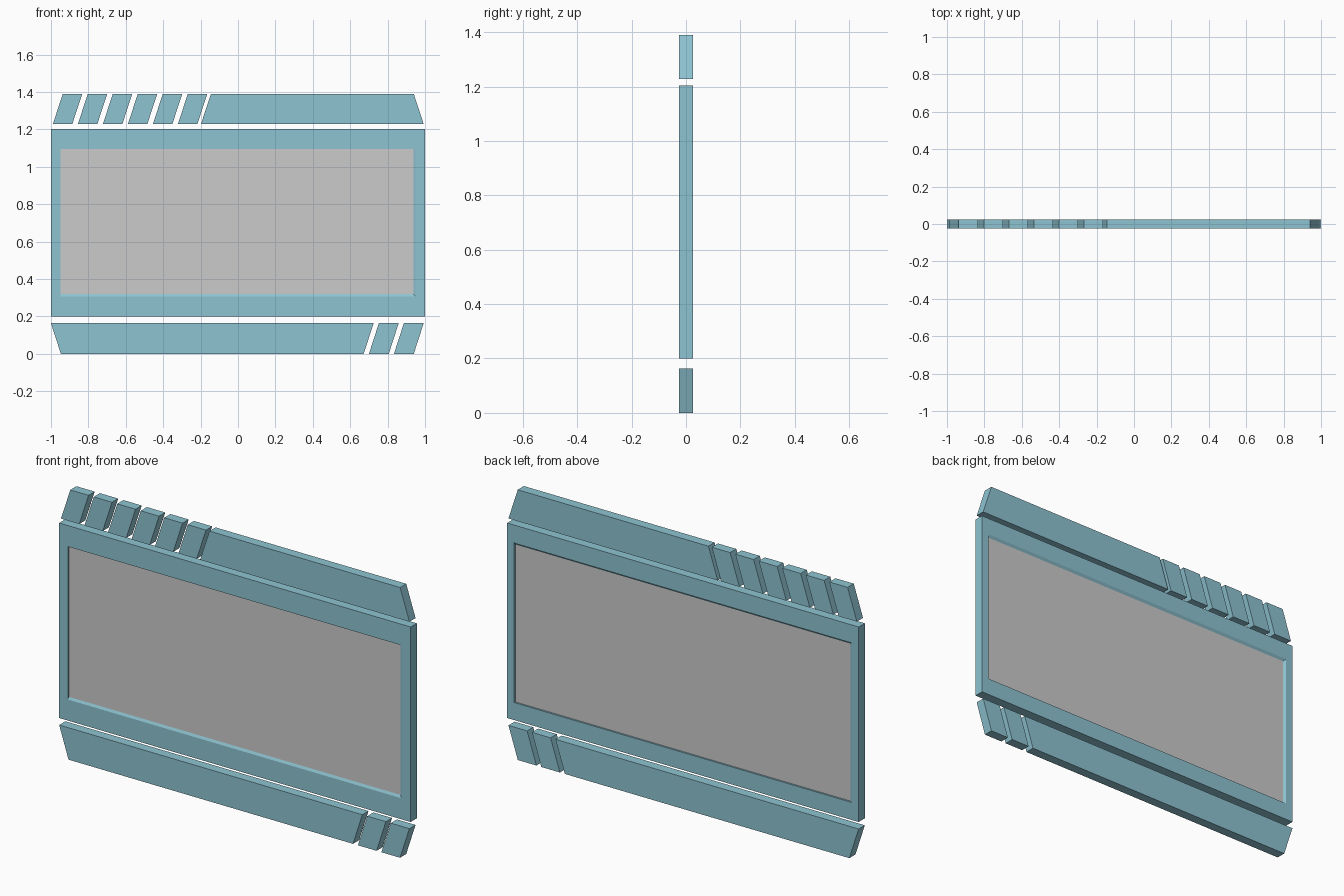
import bpy, bmesh

if "Cube" in bpy.data.objects:
    bpy.data.objects.remove(bpy.data.objects["Cube"])

HALF = 0.025  # half thickness of all parts

teal = bpy.data.materials.new("teal")
teal.diffuse_color = (0.27, 0.55, 0.64, 1)
teal.use_nodes = True
teal.node_tree.nodes["Principled BSDF"].inputs["Base Color"].default_value = teal.diffuse_color


def finish(bm, name, mat=None):
    bmesh.ops.recalc_face_normals(bm, faces=bm.faces)
    me = bpy.data.meshes.new(name)
    bm.to_mesh(me)
    bm.free()
    ob = bpy.data.objects.new(name, me)
    bpy.context.collection.objects.link(ob)
    if mat:
        me.materials.append(mat)
    return ob


def rect(bm, x0, x1, z0, z1, y):
    return [bm.verts.new((x, y, z)) for x, z in ((x0, z0), (x1, z0), (x1, z1), (x0, z1))]


def bridge(bm, a, b):
    for i in range(4):
        j = (i + 1) % 4
        bm.faces.new((a[i], a[j], b[j], b[i]))


def slab(name, low, high, z0, z1):
    """Slanted bar: low and high are the x ranges of its bottom and top edges."""
    bm = bmesh.new()
    front, back = ([bm.verts.new((x, y, z)) for x, z in
                    ((low[0], z0), (low[1], z0), (high[1], z1), (high[0], z1))]
                   for y in (-HALF, HALF))
    bm.faces.new(front)
    bm.faces.new(back)
    bridge(bm, front, back)
    return finish(bm, name, teal)


# Panel edges: slightly offset in the opening, front and back
panel_front = (-0.95, 0.937, 0.32, 1.095, -0.018)
panel_back = (-0.947, 0.96, 0.29, 1.10, 0.016)

# Frame: rectangular rings bridged from the front panel edge round to the back one
bm = bmesh.new()
rings = [rect(bm, *r) for r in (
    panel_front,
    (-0.95, 0.948, 0.308, 1.095, -HALF),
    (-1, 1, 0.2, 1.203, -HALF),
    (-1, 1, 0.2, 1.203, HALF),
    (-0.96, 0.96, 0.29, 1.113, HALF),
    panel_back)]
for a, b in zip(rings, rings[1:]):
    bridge(bm, a, b)
finish(bm, "frame", teal)

# Grey screen filling the frame
bm = bmesh.new()
f, b = rect(bm, *panel_front), rect(bm, *panel_back)
bm.faces.new(f)
bm.faces.new(b)
bridge(bm, f, b)
finish(bm, "screen")

# Upper trim: six slanted blocks and a long bar
for i in range(6):
    x = -0.99 + i * 0.1337
    slab(f"top_block_{i + 1}", (x, x + 0.104), (x + 0.053, x + 0.157), 1.228, 1.39)
slab("top_bar", (-0.198, 0.993), (-0.145, 0.94), 1.228, 1.39)

# Lower trim: long bar and two slanted blocks
slab("bottom_bar", (-0.947, 0.672), (-1, 0.725), 0, 0.164)
for i in range(2):
    x = 0.7 + i * 0.1337
    slab(f"bottom_block_{i + 1}", (x, x + 0.106), (x + 0.053, x + 0.159), 0, 0.164)
